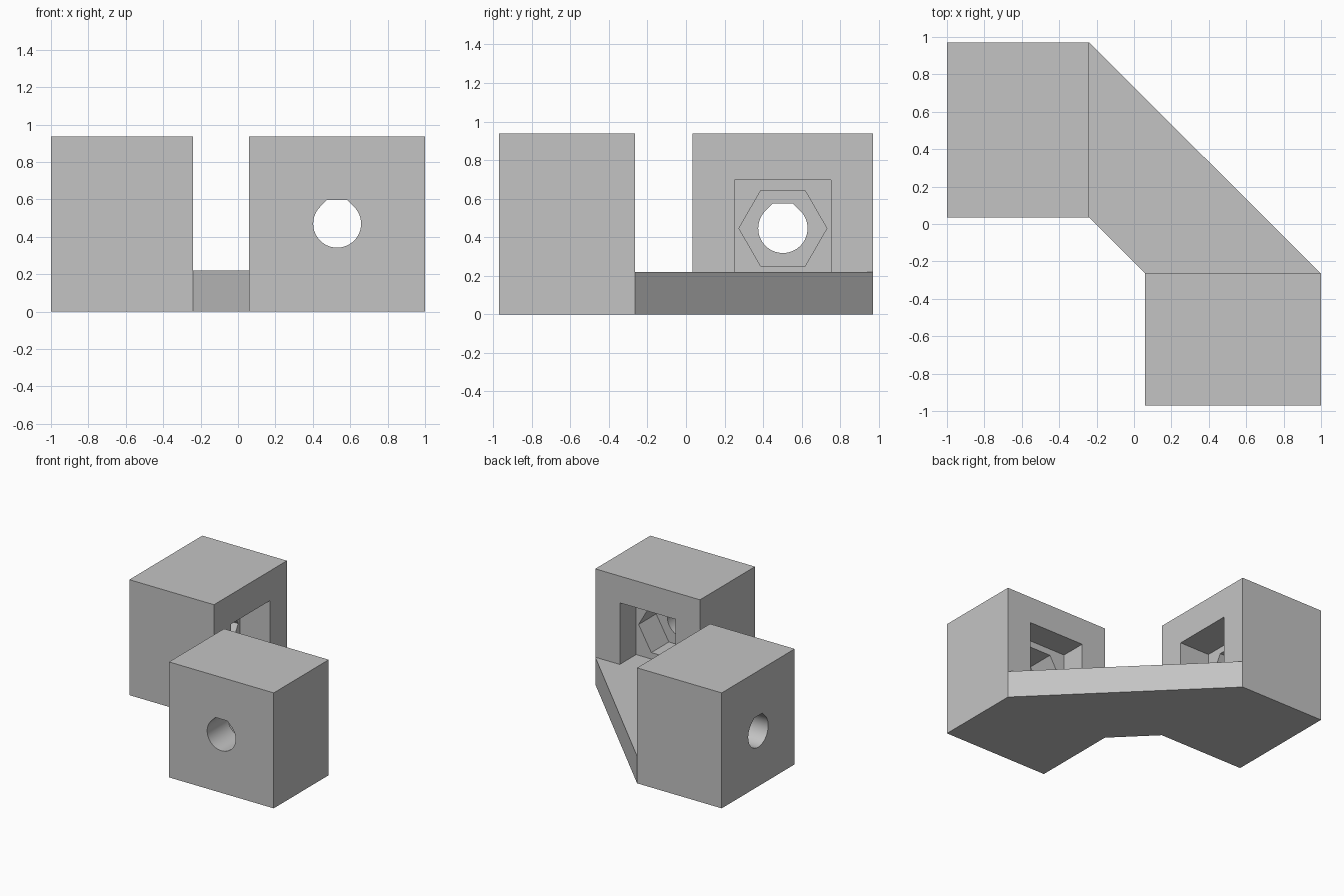
import bpy, bmesh, math
from mathutils import Vector

if "Cube" in bpy.data.objects:
    bpy.data.objects.remove(bpy.data.objects["Cube"], do_unlink=True)

grey = bpy.data.materials.new("plain_grey")
grey.use_nodes = True
grey.diffuse_color = (0.55, 0.55, 0.55, 1)
grey.node_tree.nodes["Principled BSDF"].inputs["Base Color"].default_value = grey.diffuse_color


def prism(name, profile, lo, hi, axis):
    """Extrude a 2D profile from lo to hi along the axis."""
    place = {"x": lambda u, v, t: (t, u, v),
             "y": lambda u, v, t: (u, t, v),
             "z": lambda u, v, t: (u, v, t)}[axis]
    bm = bmesh.new()
    face = bm.faces.new([bm.verts.new(place(u, v, lo)) for u, v in profile])
    grown = bmesh.ops.extrude_face_region(bm, geom=[face])["geom"]
    verts = [g for g in grown if isinstance(g, bmesh.types.BMVert)]
    bmesh.ops.translate(bm, verts=verts, vec=Vector(place(0, 0, hi - lo)))
    bmesh.ops.recalc_face_normals(bm, faces=bm.faces)
    mesh = bpy.data.meshes.new(name)
    bm.to_mesh(mesh)
    bm.free()
    mesh.materials.append(grey)
    obj = bpy.data.objects.new(name, mesh)
    bpy.context.collection.objects.link(obj)
    return obj


def rect(u0, u1, v0, v1):
    return [(u0, v0), (u1, v0), (u1, v1), (u0, v1)]


def ring(cu, cv, r, count, start=0.0, sweep=math.tau):
    return [(cu + r * math.cos(start + sweep * i / count),
             cv + r * math.sin(start + sweep * i / count)) for i in range(count)]


def teardrop(cu, cv, r):
    """Round bore whose 45 degree shoulders end in a flat top."""
    flat = r * math.tan(math.pi / 8)
    arc = ring(cu, cv, r, 48, math.radians(135), math.radians(270))
    shoulder = r * math.sqrt(0.5)
    return arc + [(cu + shoulder, cv + shoulder), (cu + flat, cv + r), (cu - flat, cv + r)]


def cut(obj, cutter):
    cutter.hide_render = True
    mod = obj.modifiers.new("cut", "BOOLEAN")
    mod.operation = "DIFFERENCE"
    mod.solver = "EXACT"
    mod.object = cutter
    bpy.context.view_layer.objects.active = obj
    bpy.ops.object.modifier_apply(modifier=mod.name)
    bpy.data.objects.remove(cutter, do_unlink=True)


def socket_block(name, axis, u0, u1, back, front, cz, pocket):
    """Block with a square pocket, a hexagonal nut seat and a through bore."""
    block = prism(name, rect(u0, u1, 0, HEIGHT), back, front, axis)
    cu = (u0 + u1) / 2
    floor = front - pocket
    cut(block, prism("bore_cutter", teardrop(cu, cz, 0.128), back - 0.1, front + 0.1, axis))
    cut(block, prism("nut_cutter", ring(cu, cz, 0.228, 6), floor - 0.225, front + 0.1, axis))
    cut(block, prism("pocket_cutter", rect(cu - 0.25, cu + 0.25, cz - 0.25, cz + 0.25),
                     floor, front + 0.1, axis))
    bpy.ops.object.select_all(action="DESELECT")
    block.select_set(True)
    bpy.context.view_layer.objects.active = block
    bpy.ops.object.shade_smooth_by_angle(angle=math.radians(30))


HEIGHT = 0.937

# Two blocks with their pockets facing the inner corner
socket_block("rear_block", "x", 0.035, 0.97, -1.0, -0.24, 0.446, 0.27)
socket_block("front_block", "y", 0.06, 1.0, -0.97, -0.265, 0.47, 0.21)

# Low diagonal plate joining the blocks
prism("joining_plate", [(-0.24, 0.97), (-0.24, 0.035), (0.06, -0.265), (1.0, -0.265)],
      0, 0.22, "z")
